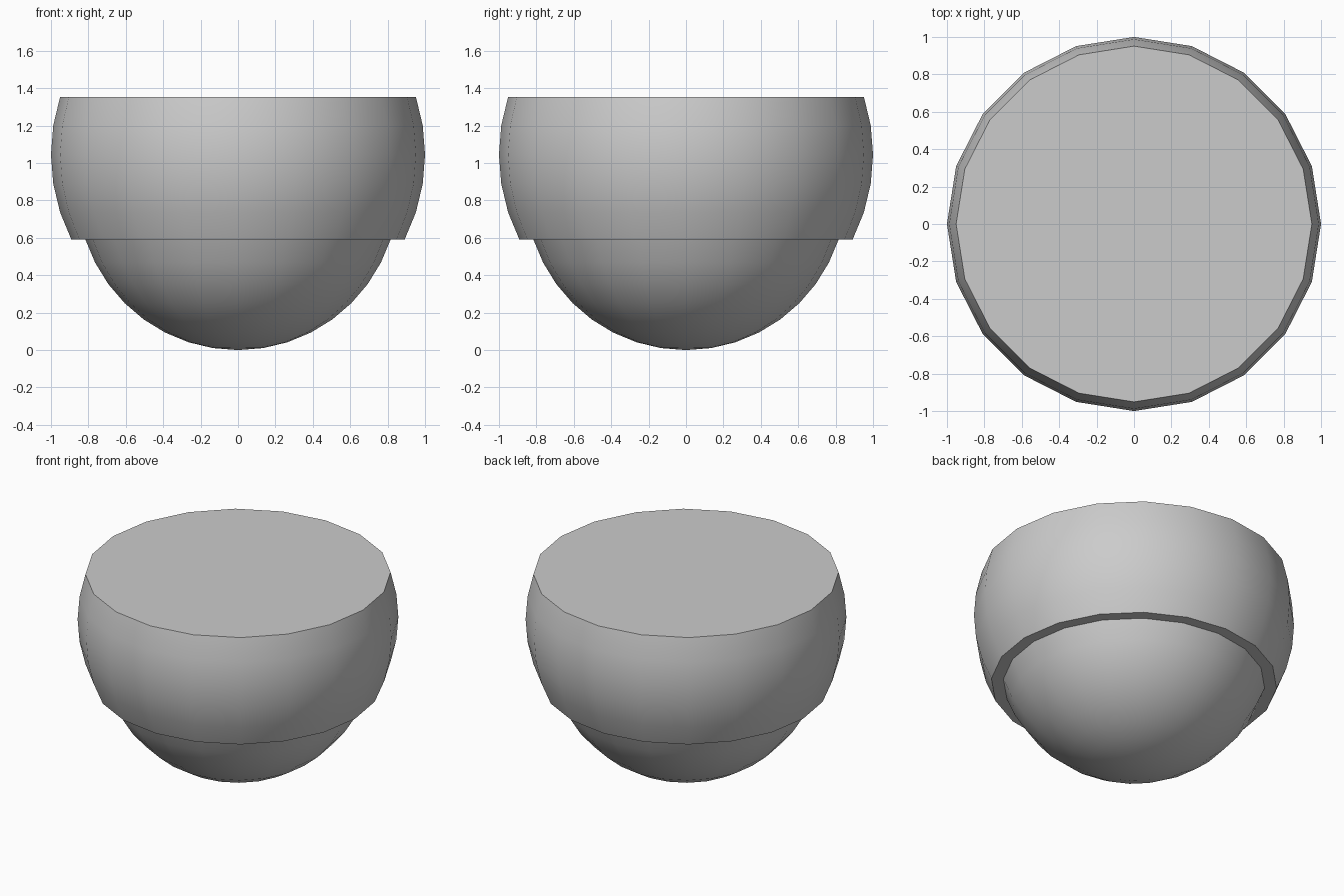
import bpy, bmesh, math

if "Cube" in bpy.data.objects:
    bpy.data.objects.remove(bpy.data.objects["Cube"])

SIDES = 20
STEP = math.radians(9)


def sphere_arc(radius, centre, first, last):
    """Ring (r, z) pairs of a 20-ring sphere, counted up from its bottom pole."""
    return [(radius * math.sin(i * STEP), centre - radius * math.cos(i * STEP))
            for i in range(first, last + 1)]


def lathe(name, profile):
    bm = bmesh.new()
    rings = []
    for r, z in profile:
        rings.append([bm.verts.new((r * math.cos(2 * math.pi * k / SIDES),
                                    r * math.sin(2 * math.pi * k / SIDES), z))
                      for k in range(SIDES)])
    for a, b in zip(rings, rings[1:]):
        for k in range(SIDES):
            n = (k + 1) % SIDES
            bm.faces.new((a[k], a[n], b[n], b[k]))
    bm.faces.new(rings[-1])  # flat top
    pole = bm.verts.new((0, 0, 0))
    for k in range(SIDES):
        bm.faces.new((pole, rings[0][(k + 1) % SIDES], rings[0][k]))
    bmesh.ops.recalc_face_normals(bm, faces=bm.faces[:])
    mesh = bpy.data.meshes.new(name)
    bm.to_mesh(mesh)
    bm.free()
    obj = bpy.data.objects.new(name, mesh)
    bpy.context.collection.objects.link(obj)
    bpy.ops.object.select_all(action='DESELECT')
    obj.select_set(True)
    bpy.context.view_layer.objects.active = obj
    bpy.ops.object.shade_smooth_by_angle(angle=math.radians(30))
    return obj


# Narrower lower bowl, then the wider upper band overhanging it
lower_bowl = sphere_arc(0.858, 0.858, 1, 8)
lower_bowl[-1] = (0.816, 0.591)
upper_band = sphere_arc(1.0, 1.045, 7, 12)
lathe("stepped_bowl", lower_bowl + upper_band)
